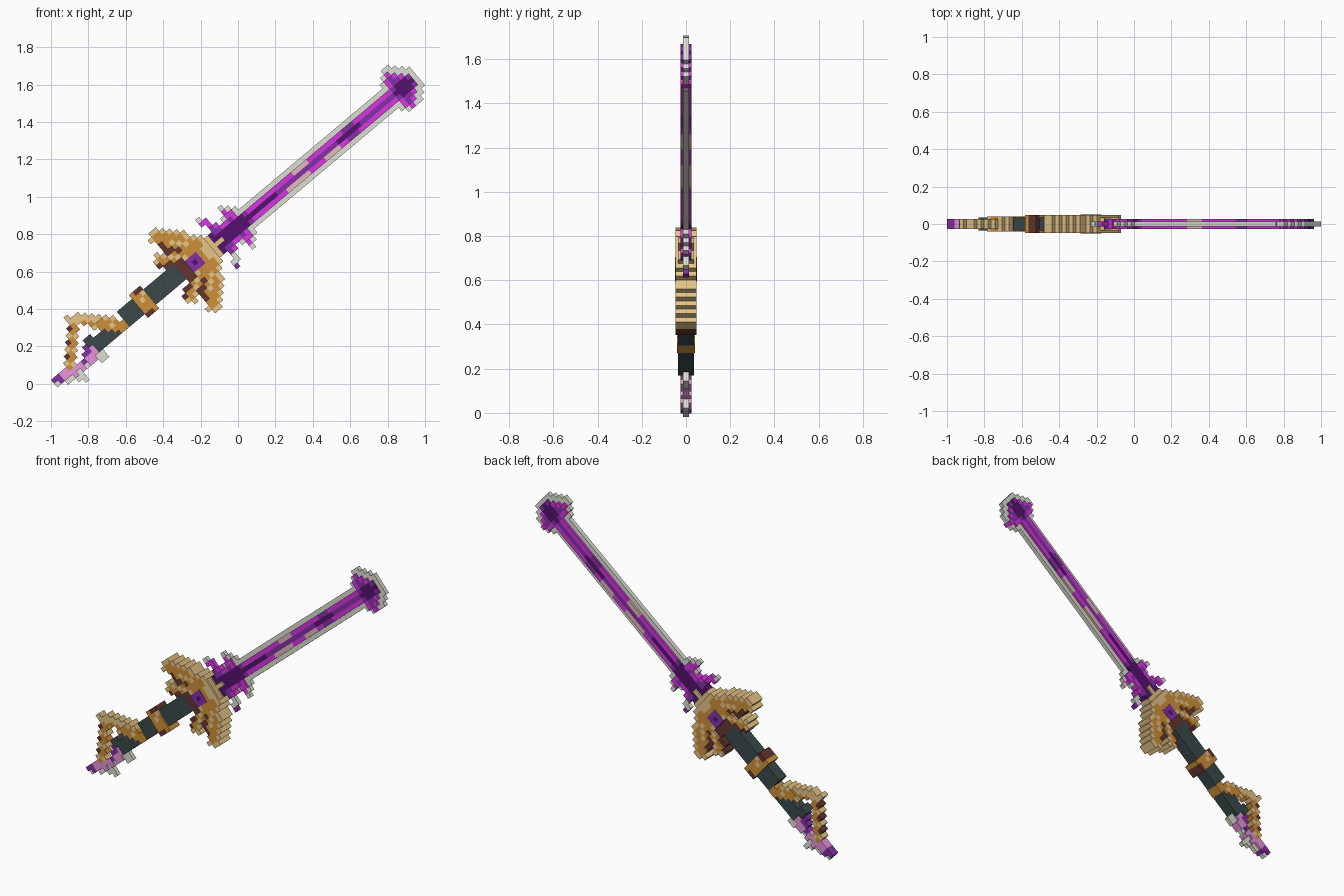
import bpy, bmesh, math

if "Cube" in bpy.data.objects:
    bpy.data.objects.remove(bpy.data.objects["Cube"], do_unlink=True)

CELL = 0.0265
TILT = math.radians(-40)
CENTRE = (-0.23, 0, 0.65)

# Palette in sRGB hex, keyed by the letter used in the part patterns
PALETTE = {
    "G": ("pale_grey", "DEE0D2"), "M": ("magenta", "D636E0"),
    "P": ("purple", "8630A8"), "D": ("dark_purple", "56116E"),
    "B": ("dusty_pink", "E2BCBA"), "K": ("pink", "E894DA"),
    "T": ("tan", "EECB8C"), "O": ("ochre", "CE903A"),
    "N": ("dark_brown", "643630"), "S": ("slate", "3C494A"),
}


def linear(code):
    c = [int(code[n:n + 2], 16) / 255 for n in (0, 2, 4)]
    return [((x + 0.055) / 1.055) ** 2.4 if x > 0.04 else x / 12.92 for x in c] + [1]


materials = {}
for key, (label, code) in PALETTE.items():
    mat = bpy.data.materials.new(label)
    mat.use_nodes = True
    mat.diffuse_color = linear(code)
    bsdf = mat.node_tree.nodes["Principled BSDF"]
    bsdf.inputs["Base Color"].default_value = linear(code)
    bsdf.inputs["Roughness"].default_value = 0.8
    materials[key] = mat


def pattern(text, first, top, mirror=False):
    """Turn rows of letters into {(along, across): letter}."""
    cells = {}
    for r, row in enumerate(text.split()):
        for c, letter in enumerate(row):
            if letter != ".":
                cells[first + c, top - r] = letter
                if mirror:
                    cells[first + c, r - top] = letter
    return cells


def build(name, cells, depth):
    """Extrude cells to half thickness depth(i, k, letter), skipping hidden sides."""
    half = {p: depth(*p, letter) for p, letter in cells.items()}
    used = sorted(set(cells.values()))
    bm = bmesh.new()
    for (i, k), letter in cells.items():
        h = half[i, k]
        u0, u1 = (i - 0.5) * CELL, (i + 0.5) * CELL
        v0, v1 = (k - 0.5) * CELL, (k + 0.5) * CELL
        corners = [(u0, v0), (u1, v0), (u1, v1), (u0, v1)]
        front = [bm.verts.new((u, -h, v)) for u, v in corners]
        back = [bm.verts.new((u, h, v)) for u, v in corners]
        faces = [bm.faces.new(front), bm.faces.new(back[::-1])]
        for n, step in enumerate([(0, -1), (1, 0), (0, 1), (-1, 0)]):
            if half.get((i + step[0], k + step[1]), 0) < h:
                m = (n + 1) % 4
                faces.append(bm.faces.new([front[m], front[n], back[n], back[m]]))
        for f in faces:
            f.material_index = used.index(letter)
    bmesh.ops.remove_doubles(bm, verts=bm.verts, dist=0.0001)
    mesh = bpy.data.meshes.new(name)
    bm.to_mesh(mesh)
    bm.free()
    for letter in used:
        mesh.materials.append(materials[letter])
    obj = bpy.data.objects.new(name, mesh)
    obj.location = CENTRE
    obj.rotation_euler.y = TILT
    bpy.context.collection.objects.link(obj)


def blade_depth(i, k, letter):
    return 0.013 if letter == "G" else 0.026


# Winged guard with a square gem in the middle
guard = pattern("""
.....TT..........
....TOOT.........
.....OOOT........
.....NOOOT.......
...T.NOTOOT......
..TOTNNOTOT......
..NOOTONOTOT.....
...NNOTOOOOOT....
.....NNTOOOOTT...
.....NNNNOOTTT...
.....NNNNNOTTTTT.
""", -8, 10, mirror=True)
for i in (-1, 0, 1):
    for k in (-1, 0, 1):
        guard[i, k] = "P" if i or k else "D"


def guard_depth(i, k, letter):
    if letter in "PD":
        return 0.05
    return 0.036 if letter == "N" or i > 4 else 0.048


build("guard", guard, guard_depth)

# Horned base of the blade; the lower horn is grey
base = pattern("""
.G............
.MM...G.......
..M...MG......
..PM.GMMG.....
.DPPMMPMGGGGGG
DDDDDDDDDPMMMM
DDDDDDDDDDDDDD
""", 5, 6, mirror=True)
for i, k in list(base):
    if (i, k) in guard:
        del base[i, k]
    elif i < 8 and k < -3:
        base[i, k] = "P" if k == -6 else "G"
build("blade_base", base,
      lambda i, k, letter: 0.013 if letter == "G" or abs(k) > 3 else 0.026)

# Long blade: grey edges, magenta flats, purple core and a few patches
blade = {}
for i in range(19, 50):
    for k in range(-2, 3):
        blade[i, k] = "PMG"[abs(k)]
    if i in range(24, 30) or i in range(34, 38):
        blade[i, -1] = "B"
    if i in range(27, 31):
        blade[i, 1] = "B"
    if i < 22 or i in range(38, 44):
        blade[i, 0] = "D"
    if i in range(40, 43):
        blade[i, 1] = blade[i, -1] = "P"
build("blade", blade, blade_depth)

# Flared tip, its lower corner one step shorter
tip = pattern("""
....GG...
...GMGG..
..GMPMGG.
GGGMPPMGG
MMMPDDDPG
PPPDDDDDG
""", 50, 5, mirror=True)
build("blade_tip", {p: c for p, c in tip.items() if p[1] > -5}, blade_depth)

# Grip with a raised band, brown at opposite corners
grip = {(i, k): "S" for i in range(-18, -3) for k in range(-1, 3)}
for i in (-14, -13, -12):
    for k in range(-2, 4):
        grip[i, k] = "O"
for corner in [(-13, 3), (-12, 3), (-14, -2), (-13, -2)]:
    grip[corner] = "N"
grip[-13, 1] = grip[-12, 2] = "T"
build("grip", grip, lambda i, k, letter: 0.036 if letter == "S" else 0.047)

# Hooked pommel: ochre loop, slate end of the grip and a pink spike
pommel = pattern("""
..........T.........
..........TTT.......
.........NOTTT......
........TOO.OTT.....
.......NOT...OTT....
......TOO....TOOT...
.....NOT..SS..OOOT..
....TOO..PSSSSSOTO..
PPKKOT..PPKSSSSSOOOS
GPKKKKKPKKKSSSSSSOOS
..GGKGKGKKGG........
....GG....GG........
.....G..............
""", -37, 8)
pommel = {p: c for p, c in pommel.items() if p not in grip}


def pommel_depth(i, k, letter):
    if letter == "G":
        return 0.013
    if letter == "S":
        return 0.036
    return 0.04 if i > -25 and k < 4 and letter in "TO" else 0.026


build("pommel", pommel, pommel_depth)
